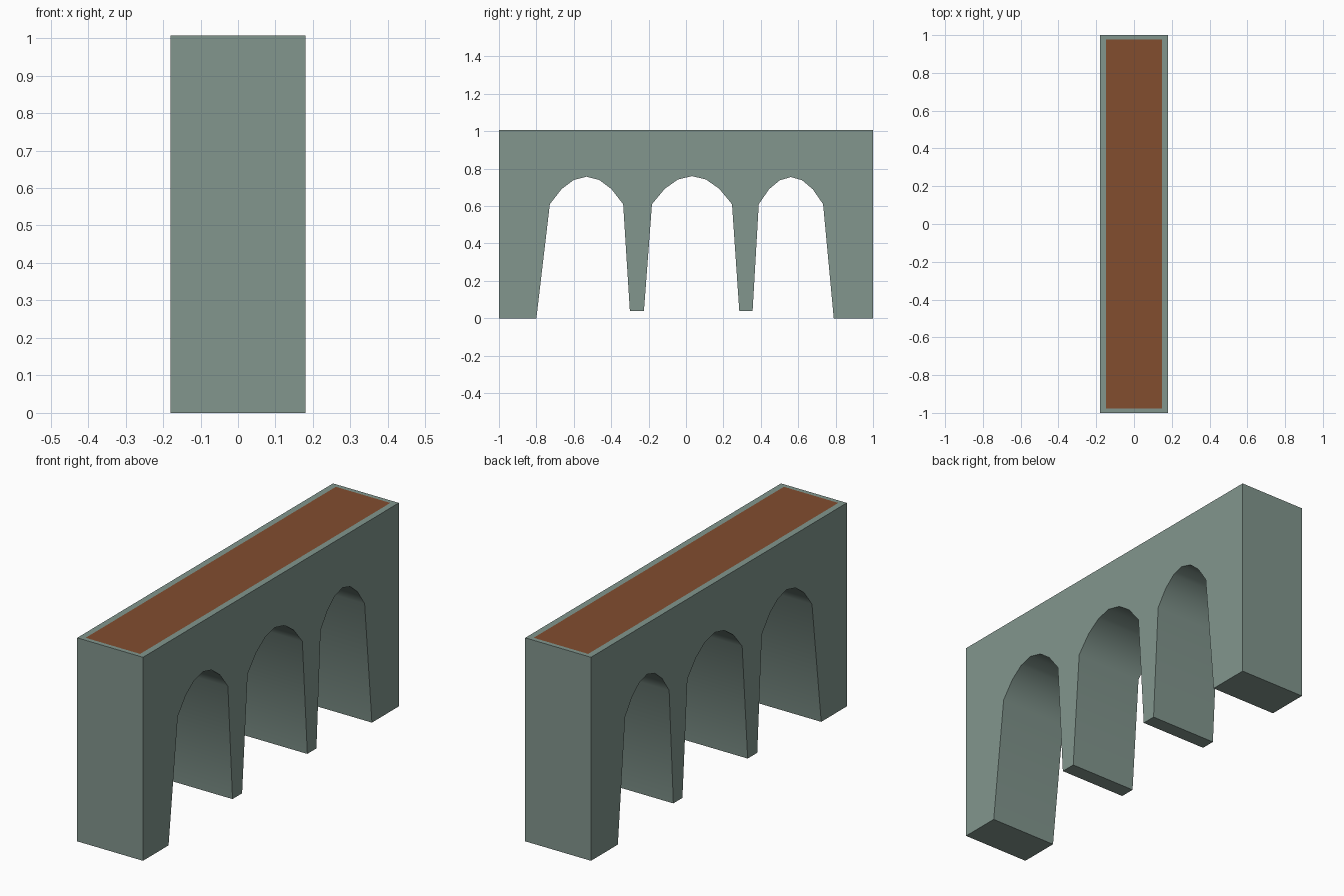
import bpy, bmesh, math

if "Cube" in bpy.data.objects:
    bpy.data.objects.remove(bpy.data.objects["Cube"])

HALF_WIDTH, HALF_LENGTH, TOP = 0.18, 1.0, 1.007


def material(name, rgb):
    m = bpy.data.materials.new(name)
    m.diffuse_color = (*rgb, 1.0)
    m.use_nodes = True
    m.node_tree.nodes["Principled BSDF"].inputs["Base Color"].default_value = m.diffuse_color
    return m


def arch(centre, half, foot_a, foot_b, crown):
    """Points (y, z) of one opening, from its left foot over the crown to its right foot."""
    rise = [(-1, 0), (-0.68, 0.55), (-0.35, 0.88), (0, 1), (0.35, 0.88), (0.68, 0.55), (1, 0)]
    spring = 0.61
    curve = [(centre + f * half, spring + h * (crown - spring)) for f, h in rise]
    return [foot_a] + curve + [foot_b]


# Side outline: end blocks, two slim piers and three arched openings
outline = [(-HALF_LENGTH, TOP), (-HALF_LENGTH, 0)]
outline += arch(-0.532, 0.196, (-0.80, 0), (-0.30, 0.038), 0.757)
outline += arch(0.032, 0.214, (-0.225, 0.038), (0.285, 0.038), 0.76)
outline += arch(0.561, 0.172, (0.356, 0.038), (0.79, 0), 0.755)
outline += [(HALF_LENGTH, 0), (HALF_LENGTH, TOP)]

# Bridge body: outline extruded across the width
bm = bmesh.new()
side = bm.faces.new([bm.verts.new((-HALF_WIDTH, y, z)) for y, z in outline])
result = bmesh.ops.extrude_face_region(bm, geom=[side], use_keep_orig=True)
moved = [g for g in result["geom"] if isinstance(g, bmesh.types.BMVert)]
bmesh.ops.translate(bm, verts=moved, vec=(2 * HALF_WIDTH, 0, 0))
bmesh.ops.recalc_face_normals(bm, faces=bm.faces[:])

# Roadway: inset panel in the top face
deck = next(f for f in bm.faces if all(v.co.z > TOP - 0.001 for v in f.verts))
bmesh.ops.inset_individual(bm, faces=[deck], thickness=0.02)
for v in deck.verts:
    v.co.x = math.copysign(0.149, v.co.x)
    v.co.y = math.copysign(0.978, v.co.y)
deck.material_index = 1

mesh = bpy.data.meshes.new("arched_bridge")
bm.to_mesh(mesh)
bm.free()
mesh.materials.append(material("grey green stone", (0.223, 0.305, 0.270)))
mesh.materials.append(material("brown roadway", (0.223, 0.074, 0.028)))

bridge = bpy.data.objects.new("arched_bridge", mesh)
bpy.context.collection.objects.link(bridge)

# Smooth arch undersides, sharp outer edges
bpy.context.view_layer.objects.active = bridge
bridge.select_set(True)
bpy.ops.object.shade_smooth_by_angle(angle=math.radians(40))
